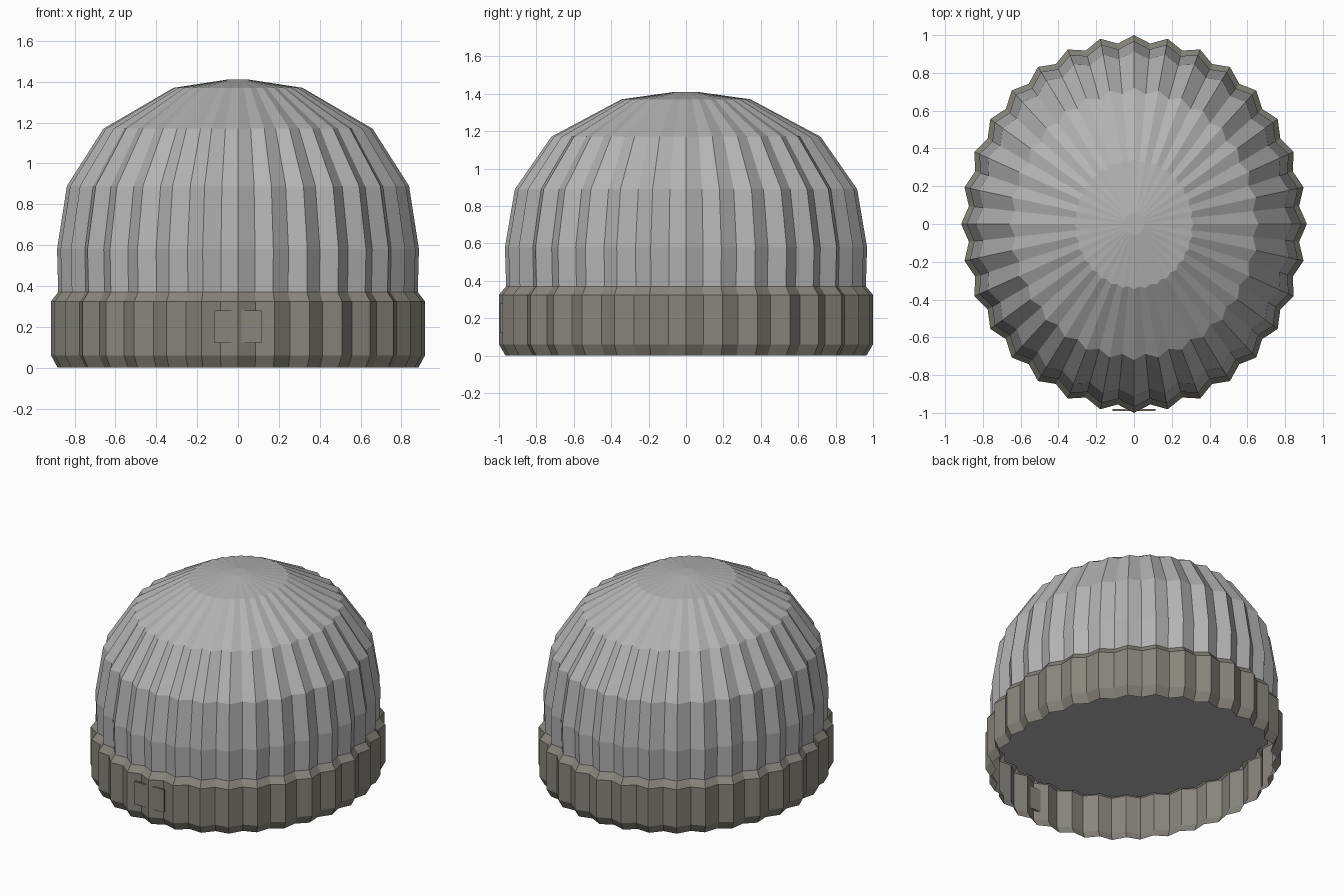
import bpy
import bmesh
from math import sin, cos, pi

default = bpy.data.objects.get("Cube")
if default:
    bpy.data.objects.remove(default, do_unlink=True)

RIBS = 32
WIDTH = 0.915   # the cap is narrower in x than in y
VALLEY = 0.96   # groove radius relative to rib radius


def make_material(name, rgb):
    mat = bpy.data.materials.new(name)
    mat.use_nodes = True
    colour = (*rgb, 1)
    mat.diffuse_color = colour
    mat.node_tree.nodes["Principled BSDF"].inputs["Base Color"].default_value = colour
    return mat


def finish(name, bm, mat):
    mesh = bpy.data.meshes.new(name)
    bm.to_mesh(mesh)
    bm.free()
    mesh.materials.append(mat)
    obj = bpy.data.objects.new(name, mesh)
    bpy.context.collection.objects.link(obj)
    return obj


def ribbed_shell(name, profile, mat, capped):
    """Sweep (radius, height) points round a ribbed oval."""
    bm = bmesh.new()
    count = RIBS * 2
    rings = []
    for radius, z in profile:
        ring = []
        for i in range(count):
            a = 2 * pi * i / count
            r = radius * (VALLEY if i % 2 else 1)
            ring.append(bm.verts.new((r * WIDTH * cos(a), r * sin(a), z)))
        rings.append(ring)
    for low, high in zip(rings, rings[1:]):
        for i in range(count):
            j = (i + 1) % count
            bm.faces.new((low[i], low[j], high[j], high[i]))
    if capped:
        bm.faces.new(rings[0][::-1])
        bm.faces.new(rings[-1])
    return finish(name, bm, mat)


knit_grey = make_material("light grey knit", (0.45, 0.45, 0.45))
cuff_grey = make_material("warm grey cuff", (0.245, 0.235, 0.2))

# Rounded crown, closed underneath inside the cuff
ribbed_shell("crown", [(0.96, 0.31), (0.968, 0.58), (0.915, 0.89),
                       (0.72, 1.17), (0.345, 1.37), (0.06, 1.41)],
             knit_grey, True)

# Folded cuff with bevelled edges, open underneath
ribbed_shell("cuff", [(0.965, 0), (1, 0.06), (1, 0.325), (0.962, 0.37)],
             cuff_grey, False)

# Small plain patch on the front, with the middle rib poking through
bm = bmesh.new()
bmesh.ops.create_cube(bm, size=1)
bmesh.ops.scale(bm, vec=(0.23, 0.012, 0.16), verts=bm.verts)
patch = finish("front_patch", bm, cuff_grey)
patch.location = (0, -0.985, 0.2)
